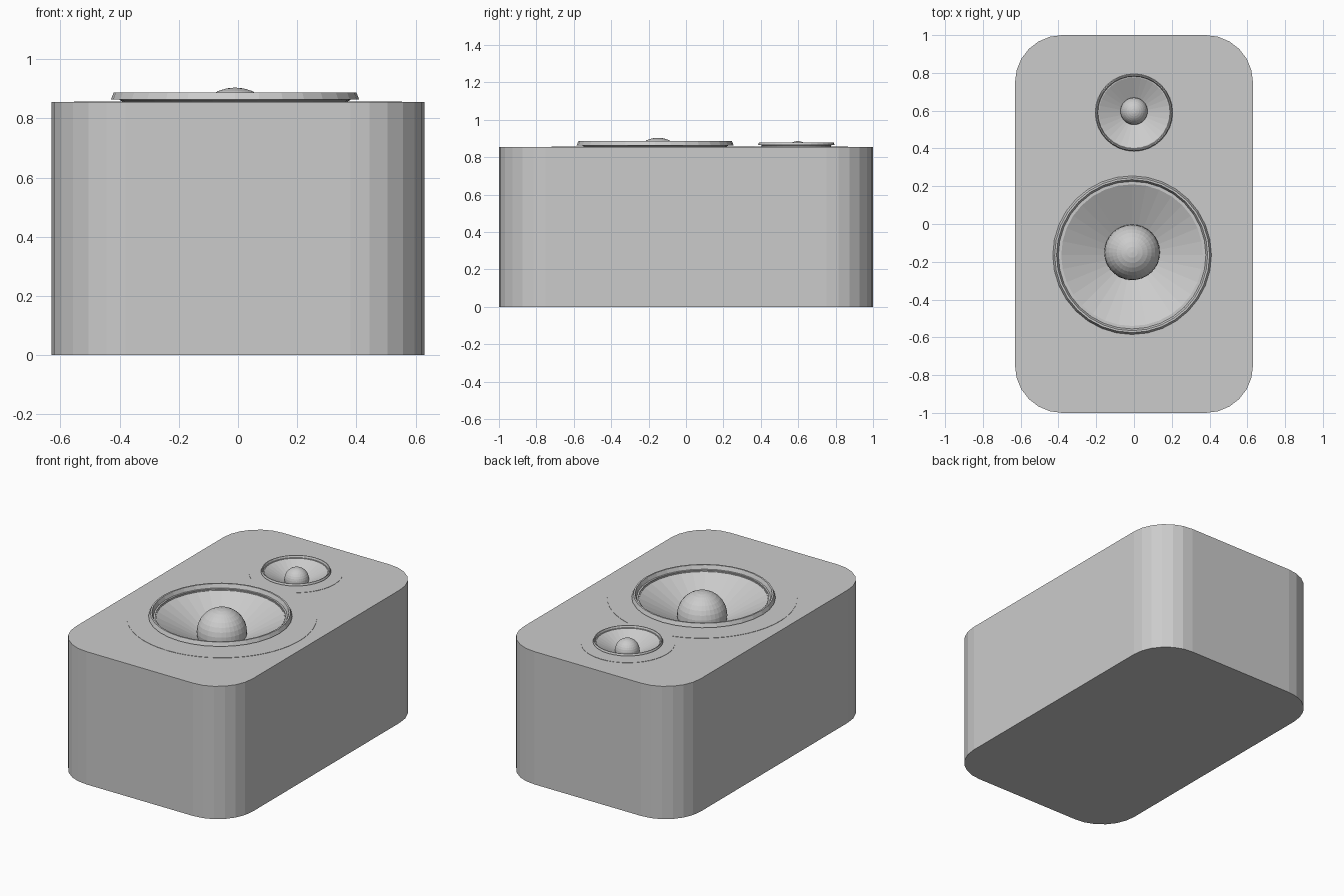
import bpy, bmesh, math

if "Cube" in bpy.data.objects:
    bpy.data.objects.remove(bpy.data.objects["Cube"])

TOP = 0.855


def make_object(name, bm):
    bmesh.ops.recalc_face_normals(bm, faces=bm.faces[:])
    mesh = bpy.data.meshes.new(name)
    bm.to_mesh(mesh)
    bm.free()
    obj = bpy.data.objects.new(name, mesh)
    bpy.context.collection.objects.link(obj)
    return obj


def extruded(name, outline, z0, z1):
    bm = bmesh.new()
    face = bm.faces.new([bm.verts.new((x, y, z0)) for x, y in outline])
    geom = bmesh.ops.extrude_face_region(bm, geom=[face])["geom"]
    bmesh.ops.translate(bm, vec=(0, 0, z1 - z0),
                        verts=[g for g in geom if isinstance(g, bmesh.types.BMVert)])
    return make_object(name, bm)


def lathe(name, profile, center, steps=32):
    bm = bmesh.new()
    rings = []
    for r, z in profile:
        rings.append([bm.verts.new((center[0] + r * math.cos(2 * math.pi * i / steps),
                                    center[1] + r * math.sin(2 * math.pi * i / steps), z))
                      for i in range(steps)])
    for a, b in zip(rings, rings[1:]):
        for i in range(steps):
            j = (i + 1) % steps
            bm.faces.new((a[i], a[j], b[j], b[i]))
    bm.faces.new(rings[0])
    bm.faces.new(rings[-1])
    return make_object(name, bm)


def rounded_rect(hx, hy, r, seg):
    pts = []
    for k, (sx, sy) in enumerate([(1, 1), (-1, 1), (-1, -1), (1, -1)]):
        for i in range(seg + 1):
            a = math.pi / 2 * (k + i / seg)
            pts.append((sx * (hx - r) + r * math.cos(a), sy * (hy - r) + r * math.sin(a)))
    return pts


# Cabinet
cabinet = extruded("cabinet", rounded_rect(0.63, 1.0, 0.25, 6), 0, TOP)

# Faceplate outline: a large and a small circle merged together
big_y, big_r, small_y, small_r = -0.165, 0.555, 0.59, 0.275
dist = small_y - big_y
along = (dist ** 2 + big_r ** 2 - small_r ** 2) / (2 * dist)
half = math.sqrt(big_r ** 2 - along ** 2)
a_big = math.atan2(along, half)
a_small = math.atan2(along - dist, half)
plate = []
for i in range(49):
    a = math.pi - a_big + (math.pi + 2 * a_big) * i / 48
    plate.append((big_r * math.cos(a), big_y + big_r * math.sin(a)))
for i in range(1, 32):
    a = a_small + (math.pi - 2 * a_small) * i / 32
    plate.append((small_r * math.cos(a), small_y + small_r * math.sin(a)))
faceplate = extruded("faceplate", plate, TOP - 0.02, TOP + 0.002)


# Speaker drivers: rim, cone and dome
def driver(name, center, s, lip_z):
    k = s / 0.42
    hole = lathe(name + "_cutter", [(0.375 * k, TOP - 0.25 * k), (0.375 * k, TOP + 0.1)], center)
    hole.hide_render = True
    hole.hide_set(True)
    for target in (cabinet, faceplate):
        mod = target.modifiers.new(name + "_hole", 'BOOLEAN')
        mod.object = hole
        mod.operation = 'DIFFERENCE'
        mod.solver = 'EXACT'
    low = lip_z - 0.024 * k
    floor = lip_z - 0.17 * k
    lathe(name + "_cone", [(0.11 * k, floor - 0.02 * k), (0.38 * k, low - 0.03 * k),
                           (0.38 * k, low), (0.42 * k, low), (0.41 * k, lip_z),
                           (0.40 * k, lip_z), (0.39 * k, lip_z - 0.025 * k),
                           (0.11 * k, floor)], center)
    bm = bmesh.new()
    bmesh.ops.create_uvsphere(bm, u_segments=32, v_segments=16, radius=0.147 * k)
    bmesh.ops.translate(bm, verts=bm.verts[:],
                        vec=(center[0], center[1] + 0.015 * k, lip_z - 0.13 * k))
    make_object(name + "_dome", bm)


driver("woofer", (-0.01, big_y), 0.42, 0.887)
driver("tweeter", (0.0, small_y), 0.205, 0.878)
